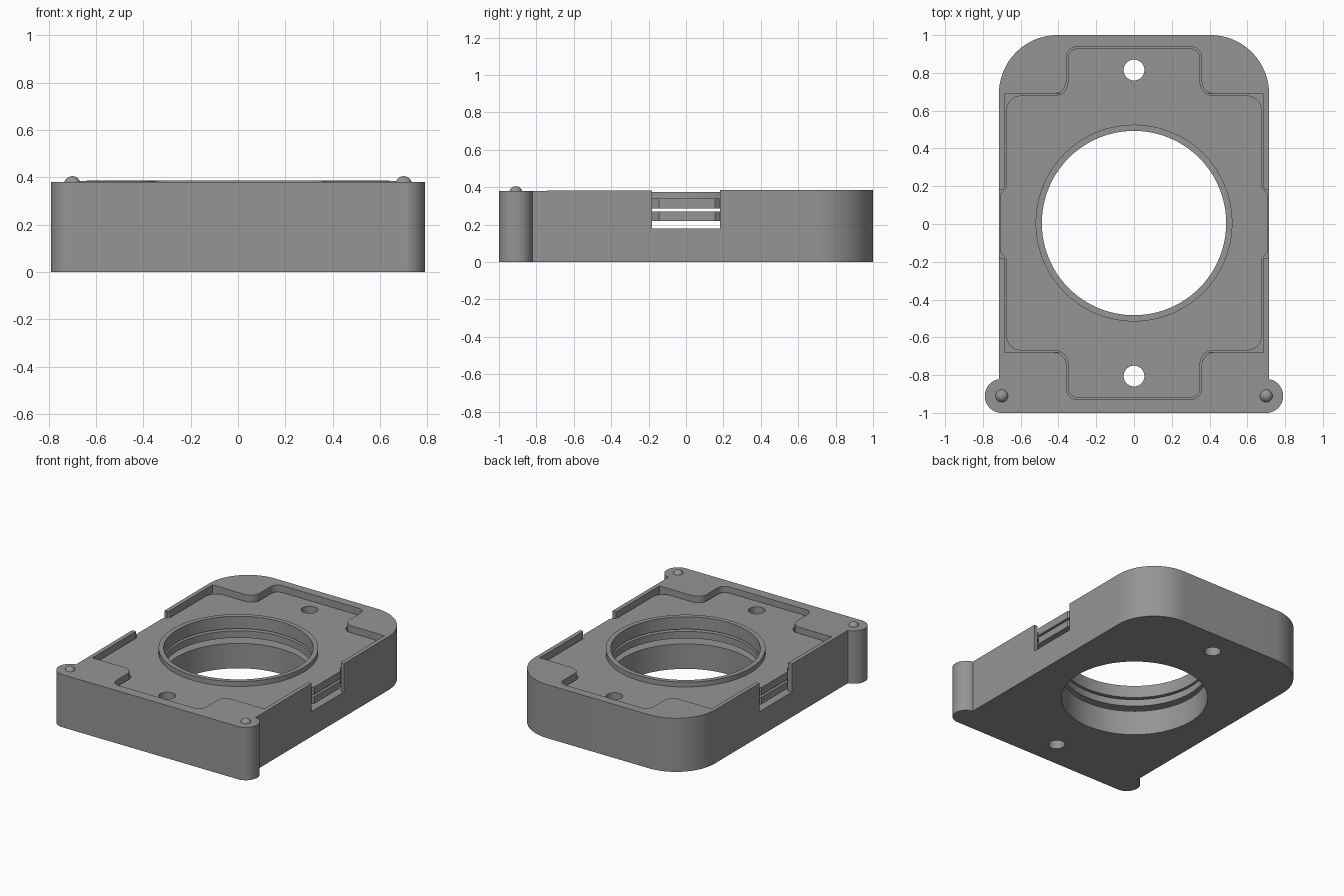
import bpy, bmesh, math
from mathutils import Vector

if "Cube" in bpy.data.objects:
    bpy.data.objects.remove(bpy.data.objects["Cube"])

grey = bpy.data.materials.new("mid grey")
grey.diffuse_color = (0.3, 0.3, 0.3, 1)
grey.use_nodes = True
grey.node_tree.nodes["Principled BSDF"].inputs["Base Color"].default_value = grey.diffuse_color
CY = 0.005          # centre of the insert and bore
BORE = 0.488


def rounded(corners, steps=12):
    """Closed outline from (x, y, radius) corners, convex or concave."""
    pts = []
    n = len(corners)
    for i, (x, y, r) in enumerate(corners):
        p = Vector((x, y))
        if r == 0:
            pts.append(p)
            continue
        a = (Vector(corners[i - 1][:2]) - p).normalized()
        b = (Vector(corners[(i + 1) % n][:2]) - p).normalized()
        half = a.angle(b) / 2
        c = p + (a + b).normalized() * (r / math.sin(half))
        va, vb = p + a * (r / math.tan(half)) - c, p + b * (r / math.tan(half)) - c
        sweep = va.angle_signed(vb)
        for k in range(steps + 1):
            t = -sweep * k / steps
            pts.append(c + Vector((va.x * math.cos(t) - va.y * math.sin(t),
                                   va.x * math.sin(t) + va.y * math.cos(t))))
    return pts


def circle(x, y, r, n=96):
    return [Vector((x + r * math.cos(2 * math.pi * i / n),
                    y + r * math.sin(2 * math.pi * i / n))) for i in range(n)]


def prism(name, pts, z0, z1):
    """Extrude an outline from z0 to z1."""
    bm = bmesh.new()
    low = [bm.verts.new((p.x, p.y, z0)) for p in pts]
    top = [bm.verts.new((p.x, p.y, z1)) for p in pts]
    bm.faces.new(low)
    bm.faces.new(top)
    for i in range(len(pts)):
        j = (i + 1) % len(pts)
        bm.faces.new((low[i], low[j], top[j], top[i]))
    bmesh.ops.recalc_face_normals(bm, faces=bm.faces)
    me = bpy.data.meshes.new(name)
    bm.to_mesh(me)
    bm.free()
    ob = bpy.data.objects.new(name, me)
    bpy.context.collection.objects.link(ob)
    me.materials.append(grey)
    return ob


def boolean(ob, other, op='DIFFERENCE'):
    m = ob.modifiers.new("bool", 'BOOLEAN')
    m.object, m.operation, m.solver = other, op, 'EXACT'
    bpy.context.view_layer.objects.active = ob
    bpy.ops.object.modifier_apply(modifier=m.name)
    bpy.data.objects.remove(other)


def smooth(ob):
    bpy.ops.object.select_all(action='DESELECT')
    ob.select_set(True)
    bpy.context.view_layer.objects.active = ob
    bpy.ops.object.shade_smooth_by_angle(angle=math.radians(30))


def mirror_outline(quarter):
    """Mirror a +x +y corner list to four quadrants, going around once."""
    half = quarter + [(-x, y, r) for x, y, r in reversed(quarter)]
    full = half + [(-x, -y, r) for x, y, r in half]
    return [(x, y + CY, r) for x, y, r in full]


def insert_outline(g, corner, tongue, tab=True):
    """Insert shape grown by g, with end tabs and side tongues."""
    q = [(tongue, 0.15, 0), (0.677 + g, 0.19, 0), (0.677 + g, 0.675 + g, corner)]
    if tab:
        q += [(0.35 + g, 0.675 + g, 0.07), (0.35 + g, 0.925 + g, 0.055)]
    return rounded(mirror_outline(q))


def box_outline(x0, x1, y0, y1):
    return [Vector(p) for p in ((x0, y0), (x1, y0), (x1, y1), (x0, y1))]


# Housing with rounded back corners
body = prism("housing", rounded([(-0.715, -1, 0), (0.715, -1, 0),
                                 (0.715, 1, 0.31), (-0.715, 1, 0.31)], 32), 0, 0.383)
# Front ears
for s in (-1, 1):
    boolean(body, prism("ear", circle(s * 0.7, -0.91, 0.09, 64), 0, 0.383), 'UNION')
# Slightly tilted top face
for v in body.data.vertices:
    if v.co.z > 0.3:
        v.co.z += 0.003 * v.co.y
# Deep chamber, tabbed recess, side windows, bore and screw holes
boolean(body, prism("chamber", insert_outline(0.008, 0, 0.712, False), 0.18, 0.6))
boolean(body, prism("recess", insert_outline(0.008, 0, 0.712), 0.285, 0.6))
boolean(body, prism("window", box_outline(-0.9, 0.9, -0.183, 0.183), 0.18, 0.6))
boolean(body, prism("bore", circle(0, CY, BORE), -0.1, 0.6))
for s in (-1, 1):
    boolean(body, prism("screw_hole", circle(0, CY + s * 0.81, 0.055, 40), -0.1, 0.6))
smooth(body)

# Middle plate between the two slots
middle = prism("middle_plate", insert_outline(0, 0.08, 0.71, False), 0.22, 0.27)
boolean(middle, prism("bore", circle(0, CY, BORE), -0.1, 0.6))
smooth(middle)

# Top plate with raised bore ring and screw holes
top = prism("top_plate", insert_outline(0, 0.08, 0.71), 0.286, 0.34)
boolean(top, prism("ring", circle(0, CY, 0.521), 0.3, 0.375), 'UNION')
boolean(top, prism("bore", circle(0, CY, BORE), -0.1, 0.6))
for s in (-1, 1):
    boolean(top, prism("screw_hole", circle(0, CY + s * 0.81, 0.055, 40), -0.1, 0.6))
smooth(top)

# Locating bumps on the ears
for side, s in (("left", -1), ("right", 1)):
    bpy.ops.mesh.primitive_uv_sphere_add(segments=32, ring_count=16, radius=0.035,
                                         location=(s * 0.7, -0.91, 0.37))
    bump = bpy.context.object
    bump.name = side + "_bump"
    bump.data.materials.append(grey)
    smooth(bump)
